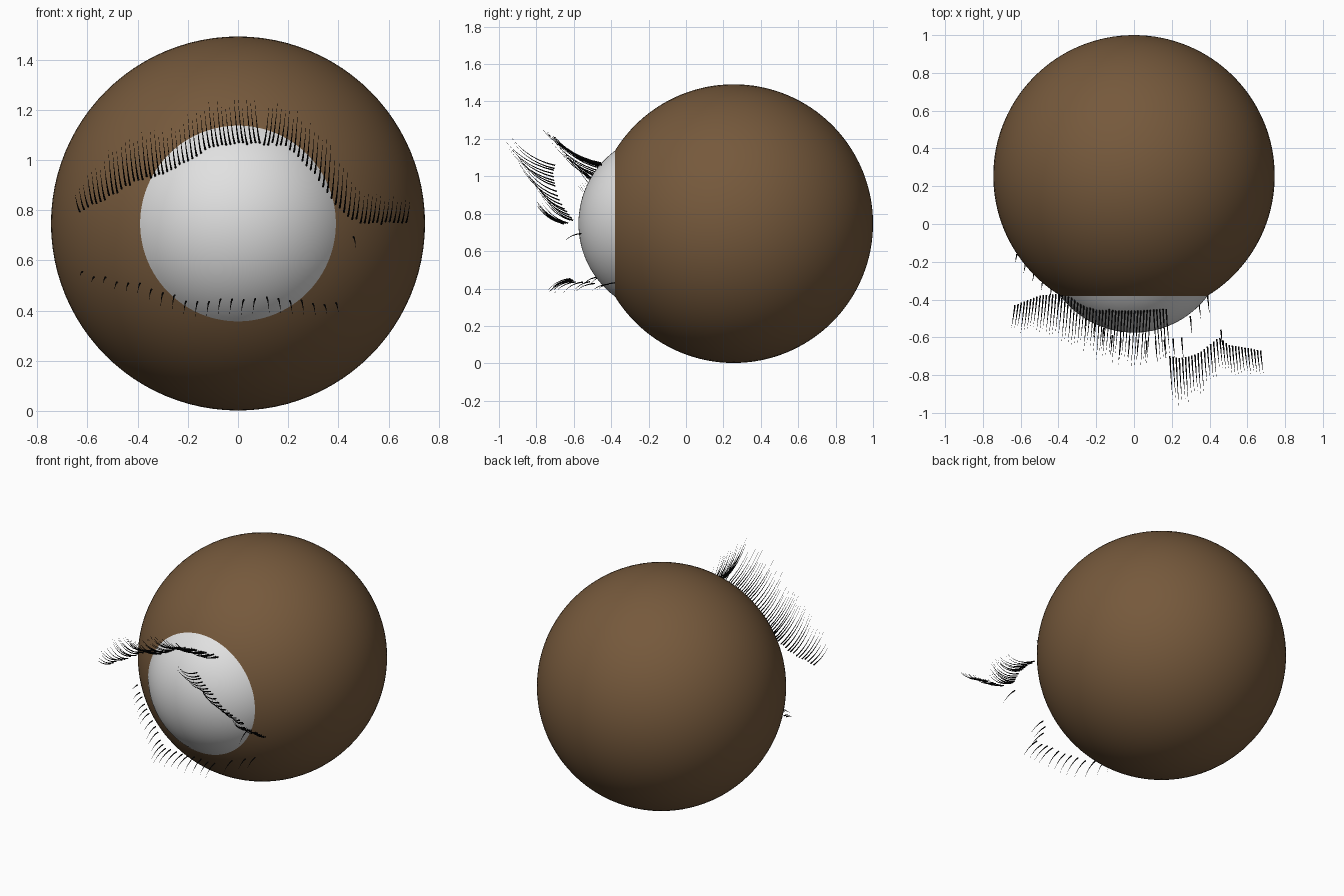
import bpy, bmesh, math, random
from mathutils import Vector

cube = bpy.data.objects.get("Cube")
if cube:
    bpy.data.objects.remove(cube)
random.seed(4)


def material(name, rgb):
    m = bpy.data.materials.new(name)
    m.use_nodes = True
    m.diffuse_color = (*rgb, 1)
    bsdf = next(n for n in m.node_tree.nodes if n.type == 'BSDF_PRINCIPLED')
    bsdf.inputs["Base Color"].default_value = (*rgb, 1)
    return m


brown = material("lid brown", (0.18, 0.10, 0.045))
white = material("eye white", (0.75, 0.75, 0.75))
black = material("lash black", (0.004, 0.004, 0.004))


def ball(name, radius, y, mat):
    """Smooth sphere with its poles along y."""
    bpy.ops.mesh.primitive_uv_sphere_add(segments=96, ring_count=64, radius=radius,
                                         location=(0, y, 0.747), rotation=(math.pi / 2, 0, 0))
    ob = bpy.context.object
    ob.name = name
    ob.data.materials.append(mat)
    bpy.ops.object.shade_smooth()
    return ob


def trim(ob, y, keep_front):
    """Cut a ball at a plane facing the front and keep one side."""
    bm = bmesh.new()
    bm.from_mesh(ob.data)
    bmesh.ops.bisect_plane(bm, geom=bm.verts[:] + bm.edges[:] + bm.faces[:],
                           plane_co=(0, 0, ob.location.y - y), plane_no=(0, 0, 1),
                           clear_inner=keep_front, clear_outer=not keep_front)
    bm.to_mesh(ob.data)
    bm.free()


# Eyelid ball with a round opening, and the bulging eye that fills it
OPENING = -0.38
trim(ball("eyelid_ball", 0.745, 0.255, brown), OPENING, False)
trim(ball("eyeball", 0.4875, -0.0875, white), OPENING, True)


def sample(rows, x):
    """Interpolate the rows (x, y, z, forward, rise) at x."""
    for a, b in zip(rows, rows[1:]):
        if x <= b[0]:
            t = (x - a[0]) / (b[0] - a[0])
            return [p + (q - p) * t for p, q in zip(a, b)]
    return list(rows[-1])


def lashes(name, rows, count, bend, shortest, lean):
    """Row of tapered hairs along a lid line."""
    cu = bpy.data.curves.new(name, 'CURVE')
    cu.dimensions = '3D'
    cu.bevel_depth = 0.0042
    cu.bevel_resolution = 1
    steps = 7
    first, last = rows[0][0], rows[-1][0]
    for i in range(count):
        x, y, z, forward, rise = sample(rows, first + (last - first) * i / max(count - 1, 1))
        k = random.uniform(shortest, 1)
        root = Vector((x, y, z + random.uniform(-0.006, 0.006)))
        reach = Vector((lean * (1 if x > 0.1 else -1), -forward * k, rise * k))
        mid = root + Vector((reach.x * 0.5, reach.y * 0.62, reach.z * bend))
        tip = root + reach
        sp = cu.splines.new('POLY')
        sp.points.add(steps - 1)
        for j, p in enumerate(sp.points):
            t = j / (steps - 1)
            co = root * (1 - t) ** 2 + mid * 2 * t * (1 - t) + tip * t * t
            p.co = (*co, 1)
            p.radius = max(1 - t, 0.08)
    cu.materials.append(black)
    ob = bpy.data.objects.new(name, cu)
    bpy.context.collection.objects.link(ob)
    bpy.ops.object.select_all(action='DESELECT')
    ob.select_set(True)
    bpy.context.view_layer.objects.active = ob
    bpy.ops.object.convert(target='MESH')


# Upper lashes: long inner row, and the outer row set further forward
lashes("upper_lashes_right", [
    (-0.63, -0.43, 0.80, 0.15, 0.09), (-0.5, -0.38, 0.86, 0.20, 0.18),
    (-0.4, -0.37, 0.925, 0.24, 0.18), (-0.3, -0.40, 0.94, 0.26, 0.18),
    (-0.2, -0.43, 0.99, 0.28, 0.18), (-0.1, -0.46, 1.06, 0.29, 0.18),
    (0, -0.46, 1.065, 0.32, 0.19), (0.17, -0.45, 1.065, 0.31, 0.18)],
    49, 0.22, 0.75, 0.02)
lashes("upper_lashes_left", [
    (0.19, -0.70, 1.06, 0.24, 0.15), (0.24, -0.71, 1.02, 0.28, 0.17),
    (0.30, -0.70, 0.95, 0.24, 0.19), (0.35, -0.68, 0.88, 0.22, 0.20),
    (0.40, -0.64, 0.81, 0.21, 0.20), (0.45, -0.60, 0.77, 0.19, 0.16),
    (0.50, -0.64, 0.75, 0.16, 0.12), (0.67, -0.67, 0.75, 0.13, 0.09)],
    30, 0.22, 0.8, 0.015)

# Lower lashes: sparse and short, curling down
lashes("lower_lashes", [
    (-0.62, -0.16, 0.55, 0.05, -0.02), (-0.5, -0.27, 0.52, 0.07, -0.03),
    (-0.4, -0.36, 0.51, 0.08, -0.04), (-0.3, -0.43, 0.47, 0.09, -0.06),
    (-0.2, -0.52, 0.44, 0.10, -0.06), (-0.1, -0.60, 0.44, 0.12, -0.06),
    (0.1, -0.62, 0.45, 0.12, -0.06), (0.27, -0.60, 0.44, 0.12, -0.06),
    (0.31, -0.44, 0.42, 0.10, -0.04), (0.39, -0.38, 0.43, 0.10, -0.04)],
    23, 0.1, 0.85, 0.01)
lashes("corner_lash", [(0.46, -0.56, 0.69, 0.10, -0.05),
                       (0.47, -0.56, 0.69, 0.10, -0.05)], 1, 0.1, 0.95, 0.01)
